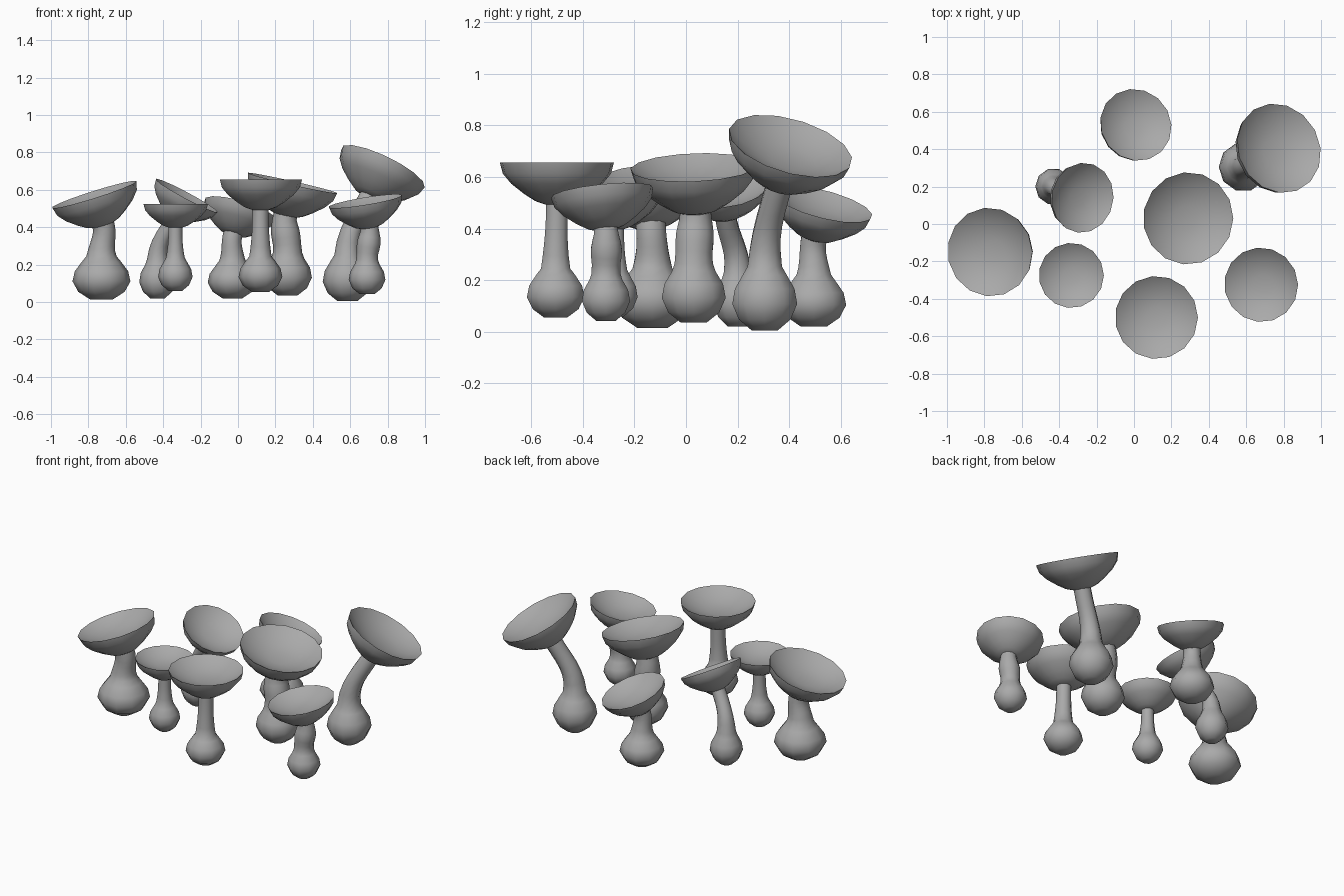
import bpy, bmesh, math
from mathutils import Vector

if "Cube" in bpy.data.objects:
    bpy.data.objects.remove(bpy.data.objects["Cube"])

grey = bpy.data.materials.new("plain_grey")
grey.use_nodes = True
grey.diffuse_color = (0.4, 0.4, 0.4, 1)
grey.node_tree.nodes["Principled BSDF"].inputs["Base Color"].default_value = (0.4, 0.4, 0.4, 1)

# Outer funnel and hollow top of a cap: (radius, height), as fractions of the rim radius
CAP = [(0.2, -0.73), (0.38, -0.67), (0.57, -0.55), (0.8, -0.37), (0.95, -0.19), (1, 0),
       (0.96, -0.03), (0.75, -0.15), (0.5, -0.24), (0.25, -0.29)]
# Bulb: (radius fraction, height fraction)
BULB = [(0.4, 0), (0.8, 0.2), (1, 0.48), (0.92, 0.75), (0.68, 1)]


def lathe(name, rings, sides):
    """Join rings given as (centre, axis, radius) into a closed smooth skin."""
    bm = bmesh.new()
    loops = []
    for centre, axis, radius in rings:
        u = Vector((0, 1, 0)).cross(axis).normalized()
        v = axis.cross(u)
        loops.append([bm.verts.new(centre + radius * (u * math.cos(a) + v * math.sin(a)))
                      for a in (math.tau * i / sides for i in range(sides))])
    for low, high in zip(loops, loops[1:]):
        for i in range(sides):
            j = (i + 1) % sides
            bm.faces.new((low[i], low[j], high[j], high[i]))
    bm.faces.new(loops[0][::-1])
    bm.faces.new(loops[-1])
    bmesh.ops.recalc_face_normals(bm, faces=bm.faces)
    mesh = bpy.data.meshes.new(name)
    bm.to_mesh(mesh)
    bm.free()
    mesh.materials.append(grey)
    obj = bpy.data.objects.new(name, mesh)
    bpy.context.collection.objects.link(obj)
    bpy.ops.object.select_all(action="DESELECT")
    obj.select_set(True)
    bpy.context.view_layer.objects.active = obj
    bpy.ops.object.shade_smooth_by_angle(angle=math.radians(70))


def mushroom(name, rim, tilt, cap_r, foot, bulb_r, bulb_h, stem_r, swell=1.0):
    rim, foot, up = Vector(rim), Vector(foot), Vector((0, 0, 1))
    axis = Vector((*tilt, math.sqrt(1 - tilt[0] ** 2 - tilt[1] ** 2)))
    lathe(name + "_cap", [(rim + axis * h * cap_r, axis, r * cap_r) for r, h in CAP], 15)

    # Stem: bulb rings, then rings along a curve that ends square to the cap
    rings = [(foot + up * h * bulb_h, up, r * bulb_r) for r, h in BULB]
    start = foot + up * bulb_h * 1.15
    end = rim - axis * cap_r * 0.65
    reach = (end - start).length * 0.4
    p1, p2 = start + up * reach, end - axis * reach
    flare = min(0.6 * bulb_r, 1.35 * stem_r)
    for i in range(7):
        t = i / 6
        s = 1 - t
        point = s**3 * start + 3 * s * s * t * p1 + 3 * s * t * t * p2 + t**3 * end
        along = (s * s * (p1 - start) + 2 * s * t * (p2 - p1) + t * t * (end - p2)).normalized()
        radius = stem_r + (flare - stem_r) * s**3
        radius *= 1 + (swell - 1) * math.sin(math.pi * t) ** 2
        rings.append((point, along, radius))
    lathe(name + "_stem", rings, 10)


# name, rim centre, cap tilt, cap radius, foot, bulb radius, bulb height, stem radius
mushroom("far_right", (-0.77, -0.15, 0.575), (-0.3, -0.08), 0.238,
         (-0.73, -0.13, 0.015), 0.155, 0.2, 0.06)
mushroom("small_upright", (-0.335, -0.275, 0.525), (0, 0), 0.174,
         (-0.335, -0.275, 0.06), 0.092, 0.155, 0.037)
mushroom("bent_small", (-0.275, 0.14, 0.57), (0.47, -0.09), 0.188,
         (-0.43, 0.2, 0.02), 0.098, 0.18, 0.042)
mushroom("back", (0.01, 0.53, 0.495), (0.27, 0.24), 0.198,
         (-0.03, 0.495, 0.02), 0.132, 0.175, 0.052)
mushroom("centre", (0.29, 0.03, 0.637), (0.22, -0.04), 0.247,
         (0.265, 0.03, 0.035), 0.13, 0.2, 0.062, 1.2)
mushroom("front_upright", (0.12, -0.5, 0.655), (0, 0), 0.222,
         (0.12, -0.505, 0.055), 0.117, 0.165, 0.044)
mushroom("front_left", (0.68, -0.325, 0.54), (-0.16, -0.1), 0.2,
         (0.69, -0.31, 0.042), 0.098, 0.16, 0.047, 1.3)
mushroom("bent_tall", (0.775, 0.405, 0.72), (0.42, 0.25), 0.247,
         (0.585, 0.305, 0.005), 0.132, 0.215, 0.052)
